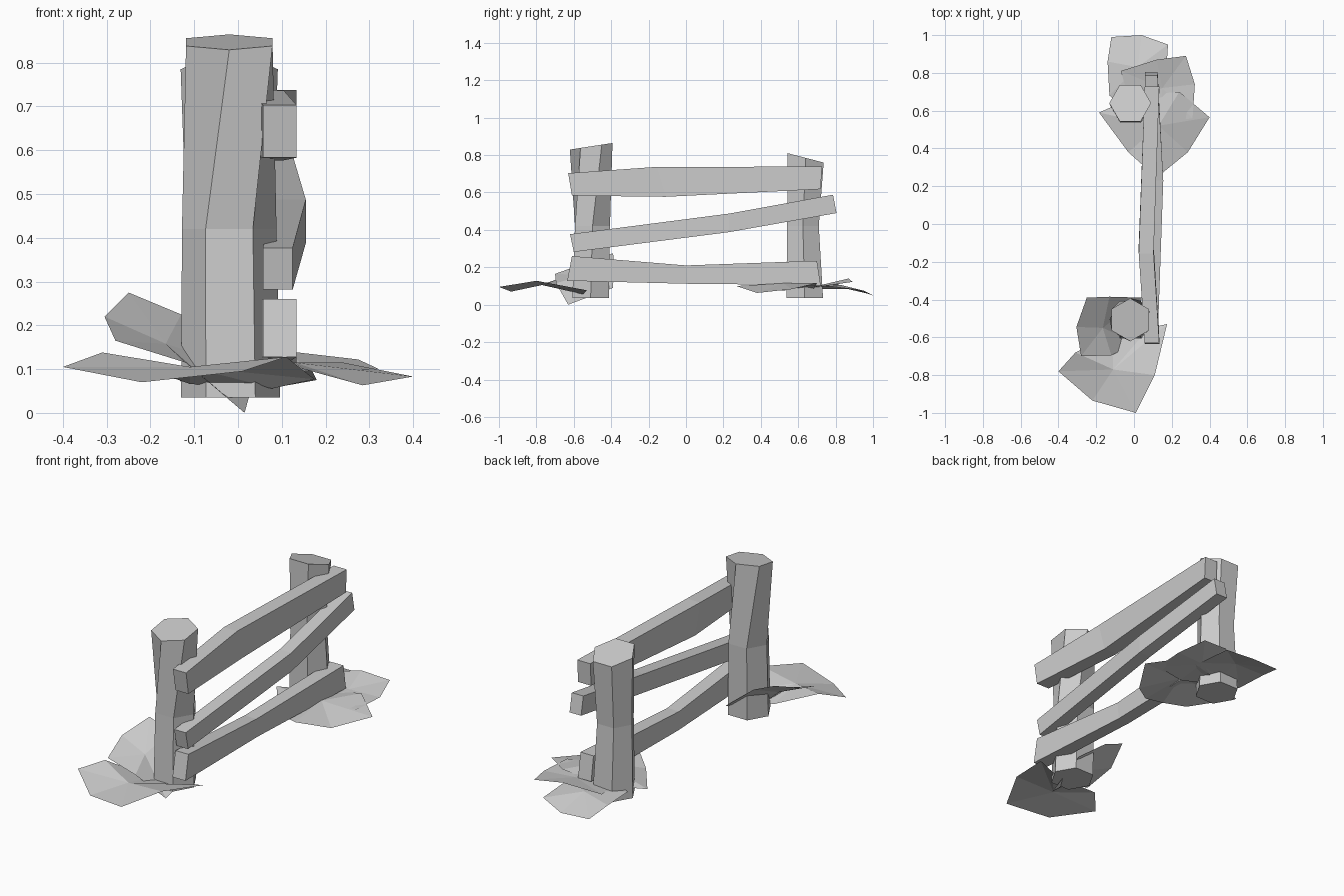
import bpy, bmesh
from math import cos, sin, radians

if "Cube" in bpy.data.objects:
    bpy.data.objects.remove(bpy.data.objects["Cube"])


def finish(name, bm, closed=True):
    if closed:
        bmesh.ops.recalc_face_normals(bm, faces=bm.faces[:])
    me = bpy.data.meshes.new(name)
    bm.to_mesh(me)
    bm.free()
    ob = bpy.data.objects.new(name, me)
    bpy.context.collection.objects.link(ob)
    return ob


def loft(name, rings):
    """Skin equal-sized rings of points and cap both ends."""
    bm = bmesh.new()
    vs = [[bm.verts.new(p) for p in r] for r in rings]
    n = len(rings[0])
    for a, b in zip(vs, vs[1:]):
        for i in range(n):
            j = (i + 1) % n
            bm.faces.new((a[i], a[j], b[j], b[i]))
    bm.faces.new(vs[0][::-1])
    bm.faces.new(vs[-1])
    return finish(name, bm)


def post(name, levels):
    """Hexagonal post; level = (x, y, z, radius, twist, slope along y)."""
    rings = []
    for cx, cy, z, r, twist, slope in levels:
        ring = []
        for i in range(6):
            a = radians(60 * i + twist)
            dy = r * sin(a)
            ring.append((cx + r * cos(a), cy + dy, z + slope * dy))
        rings.append(ring)
    return loft(name, rings)


def rail(name, sections):
    """Bent plank; section = (y top, y bottom, x inner, x outer, z bottom, z top)."""
    return loft(name, [[(x0, yb, z0), (x1, yb, z0), (x1, yt, z1), (x0, yt, z1)]
                       for yt, yb, x0, x1, z0, z1 in sections])


def leaf(name, centre, outline):
    """Thin folded sheet fanned around a centre point."""
    bm = bmesh.new()
    c = bm.verts.new(centre)
    vs = [bm.verts.new(p) for p in outline]
    for a, b in zip(vs, vs[1:] + vs[:1]):
        f = bm.faces.new((c, a, b))
        f.normal_update()
        if f.normal.z < 0:
            f.normal_flip()
    return finish(name, bm, closed=False)


# Posts
post("front_post", [(-.017, -.51, .035, .113, 0, 0),
                    (-.02, -.50, .42, .108, 0, 0),
                    (-.02, -.507, .847, .114, 30, .155)])
post("rear_post", [(-.017, .635, .035, .113, 0, 0),
                   (-.02, .625, .42, .098, 0, 0),
                   (-.02, .64, .785, .111, 0, -.26)])

# Rails
rail("top_rail", [(-.63, -.61, .057, .134, .583, .703),
                  (-.155, -.11, .025, .104, .577, .737),
                  (.727, .72, .057, .134, .618, .738)])
rail("middle_rail", [(-.62, -.60, .057, .125, .282, .377),
                     (.23, .23, .085, .155, .388, .487),
                     (.786, .805, .057, .125, .49, .588)])
rail("bottom_rail", [(-.61, -.635, .057, .134, .128, .26),
                     (0, .01, .04, .11, .112, .21),
                     (.70, .72, .057, .134, .105, .235)])

# Leaves at the front post
leaf("front_ground_leaf", (-.11, -.77, .105),
     [(-.40, -.78, .105), (-.22, -.935, .07), (.01, -1, .095), (.11, -.80, .128),
      (.175, -.53, .077), (.08, -.55, .056), (-.11, -.585, .066), (-.31, -.68, .138)])
leaf("front_raised_leaf", (-.165, -.55, .158),
     [(-.305, -.545, .22), (-.25, -.39, .275), (-.13, -.385, .225), (.04, -.39, .09),
      (.015, -.63, 0), (-.12, -.695, .115), (-.28, -.70, .165)])

# Leaves at the rear post
leaf("rear_back_leaf", (.02, .83, .105),
     [(-.14, .86, .085), (-.12, .99, .055), (.04, 1, .05), (.18, .95, .075),
      (.165, .72, .105), (0, .58, .08), (-.13, .68, .085)])
leaf("rear_side_leaf", (.15, .72, .105),
     [(-.07, .81, .105), (.12, .87, .14), (.275, .89, .122), (.322, .74, .10),
      (.31, .56, .10), (.14, .535, .095), (-.02, .64, .08)])
leaf("rear_inner_leaf", (.13, .52, .115),
     [(-.185, .59, .08), (-.03, .38, .07), (.06, .30, .095), (.15, .27, .10),
      (.285, .38, .063), (.40, .565, .083), (.24, .70, .115), (.02, .68, .08)])
